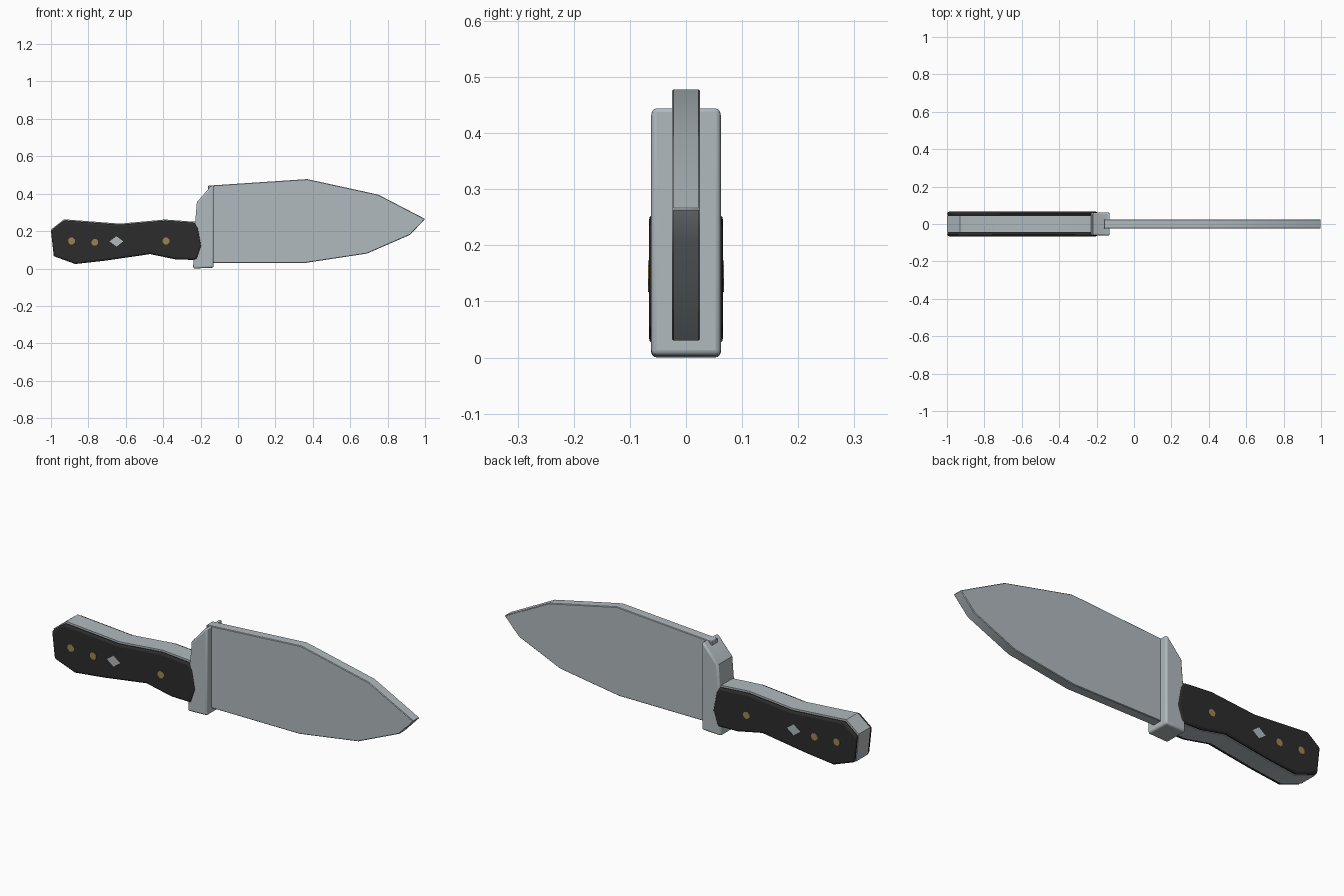
import bpy, bmesh, math
from mathutils import Vector

cube = bpy.data.objects.get("Cube")
if cube:
    bpy.data.objects.remove(cube, do_unlink=True)


def material(name, rgb, metallic=0.0):
    m = bpy.data.materials.new(name)
    m.use_nodes = True
    m.diffuse_color = (*rgb, 1)
    bsdf = m.node_tree.nodes["Principled BSDF"]
    bsdf.inputs["Base Color"].default_value = (*rgb, 1)
    bsdf.inputs["Roughness"].default_value = 0.5
    return m


steel = material("steel", (0.44, 0.49, 0.51))
black = material("black_grip", (0.025, 0.025, 0.025))
brass = material("brass", (0.33, 0.23, 0.08))


def plate(name, outline, y0, y1, mat, bevel=0.0, segments=2):
    """Extrude an x-z outline from y0 to y1 and round its rims."""
    bm = bmesh.new()
    face = bm.faces.new([bm.verts.new((x, y0, z)) for x, z in outline])
    ext = bmesh.ops.extrude_face_region(bm, geom=[face])
    moved = [v for v in ext["geom"] if isinstance(v, bmesh.types.BMVert)]
    bmesh.ops.translate(bm, verts=moved, vec=Vector((0, y1 - y0, 0)))
    bmesh.ops.recalc_face_normals(bm, faces=bm.faces)
    mesh = bpy.data.meshes.new(name)
    bm.to_mesh(mesh)
    bm.free()
    mesh.materials.append(mat)
    ob = bpy.data.objects.new(name, mesh)
    bpy.context.collection.objects.link(ob)
    if bevel:
        mod = ob.modifiers.new("rounded_rim", "BEVEL")
        mod.width = bevel
        mod.segments = segments
        mod.limit_method = "ANGLE"
        mod.angle_limit = math.radians(40)
    bpy.ops.object.select_all(action="DESELECT")
    ob.select_set(True)
    bpy.context.view_layer.objects.active = ob
    bpy.ops.object.shade_smooth_by_angle(angle=math.radians(35))
    return ob


# Blade
plate("blade", [(-0.16, 0.03), (0.36, 0.03), (0.69, 0.08), (0.92, 0.18),
                (1.0, 0.265), (0.75, 0.395), (0.37, 0.478), (-0.16, 0.443)],
      -0.025, 0.025, steel, 0.003, 1)

# Bolster between blade and handle
plate("bolster", [(-0.24, 0), (-0.13, 0.004), (-0.13, 0.447), (-0.145, 0.44),
                  (-0.22, 0.355), (-0.233, 0.2)],
      -0.062, 0.062, steel, 0.013, 3)

# Handle: steel core with a black grip scale on each side
top = [(-0.23, 0.25), (-0.39, 0.262), (-0.63, 0.24), (-0.93, 0.263), (-1.0, 0.208)]
bottom = [(-0.985, 0.066), (-0.87, 0.024), (-0.71, 0.042), (-0.47, 0.077),
          (-0.33, 0.048)]
plate("handle_core", top + bottom + [(-0.2, 0.05), (-0.2, 0.2)],
      -0.046, 0.046, steel)

scale_top = [(x, z - 0.006) for x, z in top]
front_end = [(-0.22, 0.046), (-0.195, 0.12), (-0.212, 0.215)]
rivets = [(-0.89, 0.147), (-0.765, 0.14), (-0.385, 0.147)]
for side, s in (("front", -1), ("back", 1)):
    plate(side + "_grip", scale_top + bottom + front_end,
          s * 0.044, s * 0.066, black, 0.012, 3)
    # Brass rivets and the diamond inlay
    for i, (x, z) in enumerate(rivets):
        ring = [(x + 0.019 * math.cos(a * math.pi / 4 + 0.4),
                 z + 0.019 * math.sin(a * math.pi / 4 + 0.4)) for a in range(8)]
        plate(f"{side}_rivet_{i + 1}", ring, s * 0.06, s * 0.0675, brass)
    plate(side + "_diamond_inlay",
          [(-0.687, 0.145), (-0.65, 0.117), (-0.613, 0.145), (-0.65, 0.173)],
          s * 0.06, s * 0.0675, steel)
